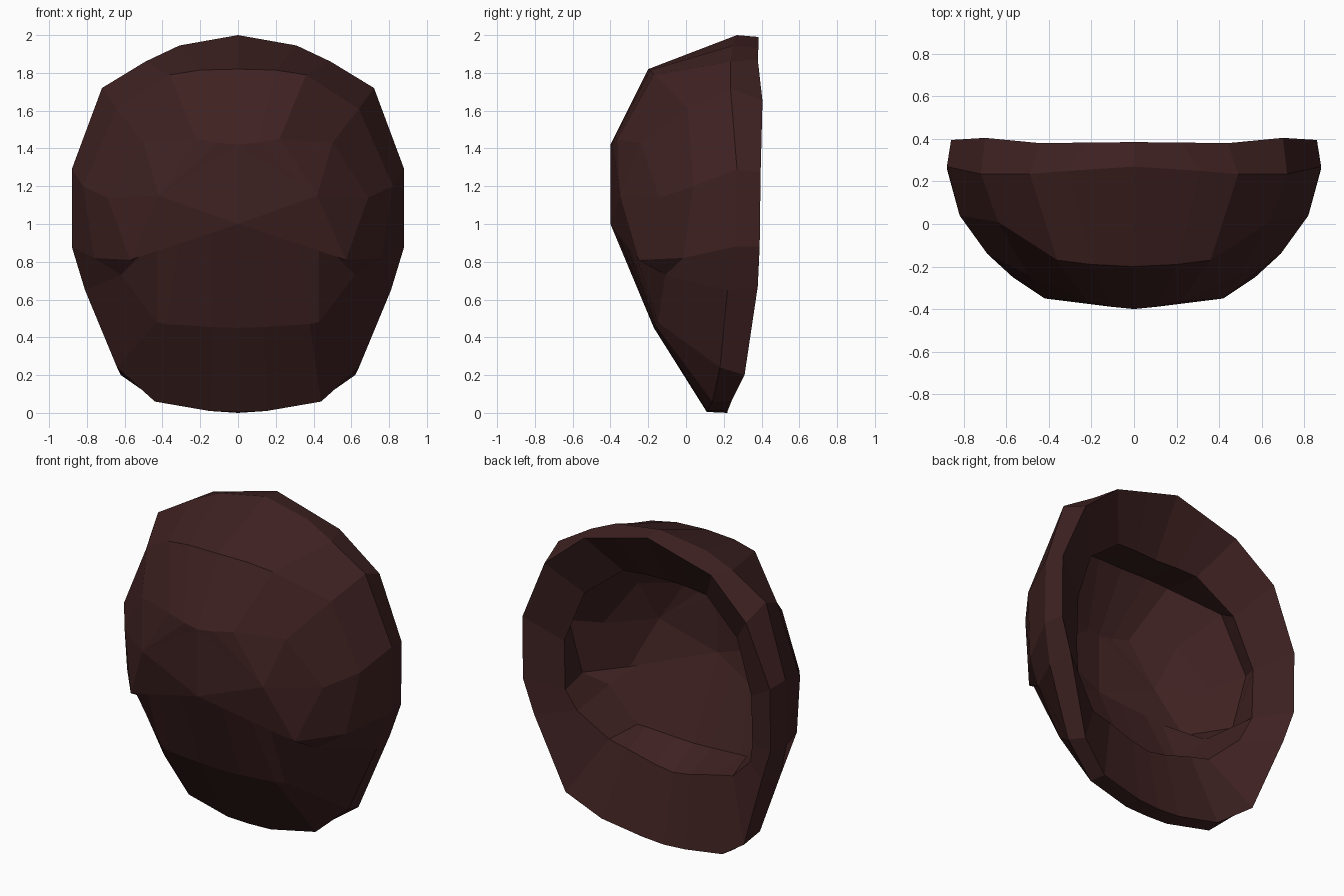
import bpy, bmesh

# Right-half outlines, running from top centre to bottom centre
back_edge = [(0, .385, 1.99), (.22, .383, 1.93), (.44, .38, 1.87), (.70, .405, 1.65),
             (.86, .395, 1.27), (.86, .39, .88), (.79, .38, .67), (.62, .31, .2),
             (.42, .24, .06), (.15, .22, .01), (0, .22, 0)]
widest = [(0, .27, 2), (.31, .25, 1.945), (.49, .235, 1.86), (.72, .235, 1.72),
          (.88, .27, 1.29), (.88, .26, .88), (.81, .22, .65), (.64, .18, .24),
          (.44, .14, .06), (.15, .11, .01), (0, .11, .005)]
shoulder = [(0, -.2, 1.82), (.2, -.19, 1.815), (.36, -.17, 1.79), (.64, .01, 1.61),
            (.82, .04, 1.2), (.76, -.015, .82), (.62, -.11, .73), (.43, -.15, .48),
            (.38, -.165, .47), (.14, -.17, .455), (0, -.17, .45)]
front = [(0, -.4, 1.42), (.1, -.39, 1.43), (.22, -.365, 1.45), (.5, -.24, 1.43),
         (.69, -.14, 1.14), (.57, -.25, .81)]
cheek, nose = (.42, -.35, 1.15), (0, -.4, 1.0)
# Lower front edge runs straight to the nose point
front += [tuple(a + (b - a) * t for a, b in zip(front[5], nose))
          for t in (.08, .25, .45, .75, 1)]

# Crease where the inner wall meets the hollow
crease = [(0, .19, 1.65), (.15, .2, 1.65), (.29, .21, 1.64), (.53, .25, 1.45),
          (.65, .28, 1.13), (.65, .27, .82), (.6, .22, .68), (.43, .15, .52),
          (.3, .145, .49), (.12, .135, .44), (0, .13, .42)]


def hollow(p):
    """Inside copy of an outer point."""
    return (p[0] * .88, p[1] + .09, 1.05 + (p[2] - 1.05) * .88)


bm = bmesh.new()


def ring(points):
    return [bm.verts.new(p) for p in points]


def cap(verts, hub):
    c = bm.verts.new(hub)
    for a, b in zip(verts, verts[1:] + verts[:1]):
        bm.faces.new((a, b, c))


# Loft: outer front -> shoulder -> widest -> back edge -> crease -> hollow
rings = [ring(r) for r in (front, shoulder, widest, back_edge, crease,
                           [hollow(p) for p in shoulder],
                           [hollow(p) for p in front])]
for r0, r1 in zip(rings, rings[1:]):
    for i in range(len(r0) - 1):
        bm.faces.new((r0[i], r0[i + 1], r1[i + 1], r1[i]))
cap(rings[0], cheek)
cap(rings[-1], hollow(cheek))
bmesh.ops.recalc_face_normals(bm, faces=bm.faces)

mesh = bpy.data.meshes.new("shell")
bm.to_mesh(mesh)
bm.free()
shell = bpy.data.objects.new("shell", mesh)
bpy.context.collection.objects.link(shell)

# Left half
mirror = shell.modifiers.new("Mirror", 'MIRROR')
mirror.use_clip = True

mat = bpy.data.materials.new("dark red brown")
mat.diffuse_color = (.05, .0155, .0155, 1)
mesh.materials.append(mat)
